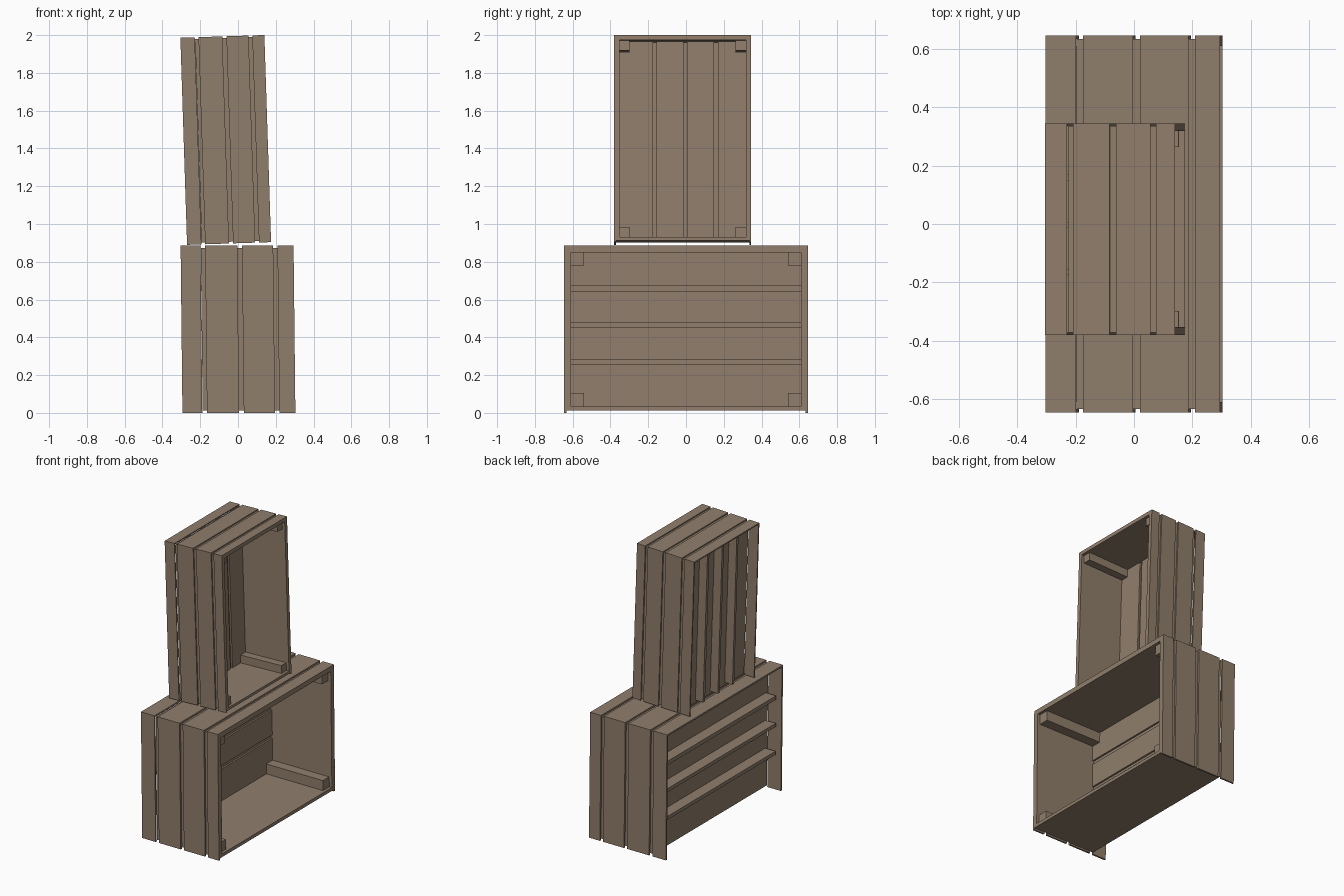
import bpy, bmesh
from math import radians
from mathutils import Matrix, Vector

if "Cube" in bpy.data.objects:
    bpy.data.objects.remove(bpy.data.objects["Cube"])

wood = bpy.data.materials.new("wood")
wood.diffuse_color = (0.28, 0.21, 0.15, 1)
wood.use_nodes = True
wood.node_tree.nodes["Principled BSDF"].inputs["Base Color"].default_value = wood.diffuse_color


def make(name, boxes, mat):
    """One object out of boxes given as (x0, x1, y0, y1, z0, z1)."""
    bm = bmesh.new()
    for x0, x1, y0, y1, z0, z1 in boxes:
        size = Matrix.Diagonal((x1 - x0, y1 - y0, z1 - z0, 1))
        mid = Vector((x0 + x1, y0 + y1, z0 + z1)) / 2
        bmesh.ops.create_cube(bm, size=1, matrix=mat @ Matrix.Translation(mid) @ size)
    me = bpy.data.meshes.new(name)
    bm.to_mesh(me)
    bm.free()
    me.materials.append(wood)
    bpy.context.collection.objects.link(bpy.data.objects.new(name, me))


def crate(name, W, D, H, t, s, planks, gaps, vertical, post, rib, mat):
    """Crate centred on its own origin, open towards +x.
    t = plank thickness, s = liner thickness, gaps = gaps between back slats."""
    w, d, h = W / 2, D / 2, H / 2
    back = -w + planks[0][1] + 0.002
    di, hi = d - t, h - t            # outside of liner
    dj, hj = di - s, hi - s          # inside of liner

    # outer planks on both sides and the top
    side, top = [], []
    for a, b in planks:
        a, b = a - w, b - w
        side += [(a, b, -d, -di, -h, h), (a, b, di, d, -h, h)]
        top.append((a, b, -di, di, hi, h))
    make(name + "_side_planks", side, mat)
    make(name + "_top_planks", top, mat)

    # inner liner boards
    make(name + "_liner", [
        (back, w, -di, -dj, -hi, hi), (back, w, dj, di, -hi, hi),
        (back, w, -dj, dj, -hi, -hj), (back, w, -dj, dj, hj, hi)], mat)

    # back slats, and ribs closing the gaps from behind
    slats, ribs = [], []
    lim = dj if vertical else hj
    edges = [-lim] + [e for g in gaps for e in g] + [lim]
    for i in range(len(edges) - 1):
        a, b = edges[i], edges[i + 1]
        x0, x1 = (back, back + 0.03) if i % 2 == 0 else (back - rib, back + 0.018)
        box = (x0, x1, a, b, -hj, hj) if vertical else (x0, x1, -dj, dj, a, b)
        (slats if i % 2 == 0 else ribs).append(box)
    make(name + "_back_slats", slats, mat)
    make(name + "_back_ribs", ribs, mat)

    # corner battens
    battens = []
    for y in (-dj, dj - post):
        for z in (-hj, hj - post):
            battens.append((back + 0.03, w - 0.02, y, y + post, z, z + post))
    make(name + "_corner_battens", battens, mat)


# lower crate, leaning very slightly
lean = Matrix.Identity(4)
lean[0][2] = -0.011
crate("lower_crate", 0.598, 1.29, 0.885, 0.012, 0.023,
      [(0, 0.105), (0.13, 0.3), (0.325, 0.49), (0.513, 0.598)],
      [(-0.185, -0.16), (0.012, 0.037), (0.203, 0.231)], False, 0.07, 0.08,
      Matrix.Translation((0, 0, 0.4425)) @ lean)

# upper crate, standing on end and tilted
crate("upper_crate", 0.445, 0.725, 1.097, 0.009, 0.018,
      [(0, 0.076), (0.096, 0.222), (0.244, 0.361), (0.381, 0.445)],
      [(-0.157, -0.138), (0.005, 0.024), (0.167, 0.188)], True, 0.055, 0.06,
      Matrix.Translation((-0.065, -0.0175, 1.445)) @ Matrix.Rotation(radians(-1.85), 4, 'Y'))
